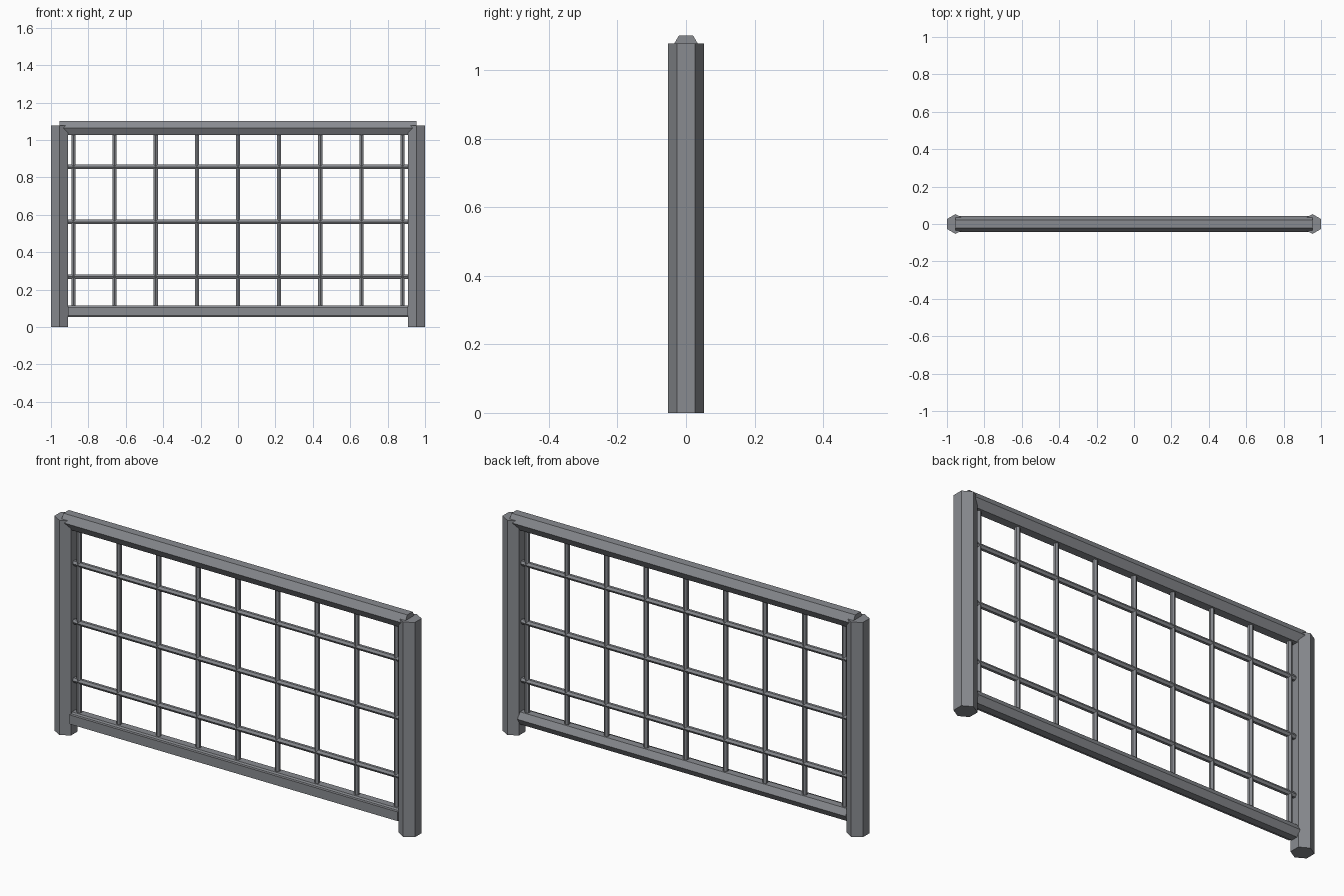
import bpy
from math import pi
from mathutils import Matrix

cube = bpy.data.objects.get("Cube")
if cube:
    bpy.data.objects.remove(cube, do_unlink=True)

steel = bpy.data.materials.new("steel_grey")
steel.use_nodes = True
grey = (0.25, 0.26, 0.28, 1)
steel.diffuse_color = grey
steel.node_tree.nodes["Principled BSDF"].inputs["Base Color"].default_value = grey


def finish(name):
    obj = bpy.context.object
    obj.name = name
    obj.data.materials.append(steel)
    return obj


def hex_bar(name, radius, length, centre, along_x=False):
    """Six-sided bar with two corners pointing to the front and back."""
    bpy.ops.mesh.primitive_cylinder_add(vertices=6, radius=radius, depth=length)
    obj = finish(name)
    if along_x:
        obj.data.transform(Matrix.Rotation(pi / 2, 4, 'Y'))
    obj.location = centre
    return obj


POST_X = 0.954
INNER_X = 0.91
RAIL_Z = 0.084
TOP_Z = 1.064

# Posts
for side, sign in (("left", 1), ("right", -1)):
    hex_bar(side + "_post", 0.053, 1.077, (sign * POST_X, 0, 1.077 / 2))

# Top and bottom rails
hex_bar("top_rail", 0.042, 2 * POST_X, (0, 0, TOP_Z), True)
hex_bar("bottom_rail", 0.036, 2 * INNER_X, (0, 0, RAIL_Z), True)

# Flat strip along the front of the bottom rail
bpy.ops.mesh.primitive_cube_add(size=1)
strip = finish("bottom_rail_strip")
strip.data.transform(Matrix.Diagonal((2 * INNER_X, 0.037, 0.046, 1)))
strip.location = (0, -0.0185, RAIL_Z)

# Upright grid bars
for i in range(9):
    hex_bar(f"upright_bar_{i + 1}", 0.0127, TOP_Z - RAIL_Z,
            (0.22 * (i - 4), 0, (TOP_Z + RAIL_Z) / 2))

# Level grid bars
for i in range(3):
    hex_bar(f"level_bar_{i + 1}", 0.0137, 2 * INNER_X,
            (0, 0, 0.27 + 0.293 * i), True)
